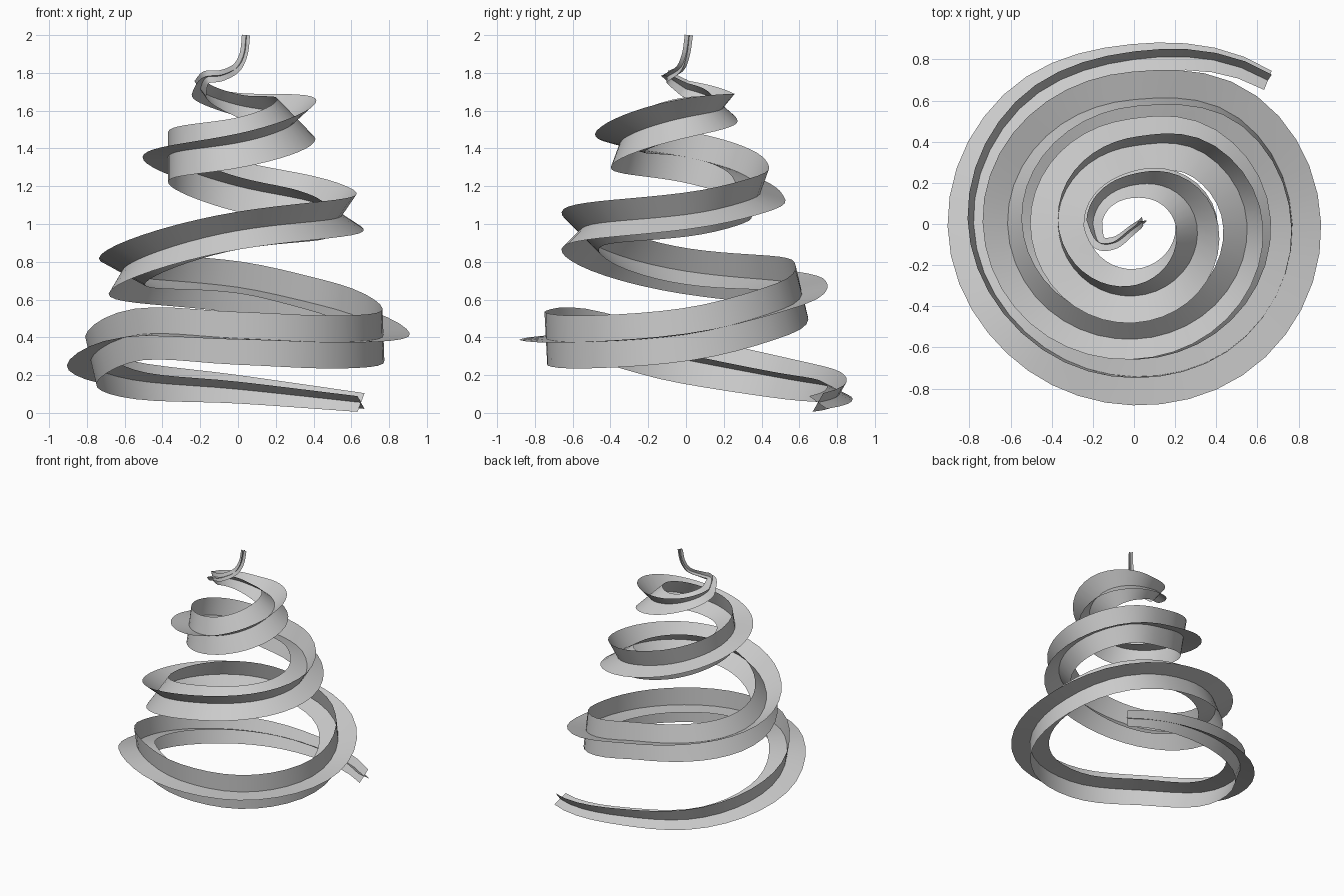
import bpy
import math
from mathutils import Vector

if "Cube" in bpy.data.objects:
    bpy.data.objects.remove(bpy.data.objects["Cube"])

# Spiral stations: angle (deg, counter-clockwise), spiral radius, height, blade size, twist (deg)
SPIRAL = [
    (47, 0.955, 0.055, 0.060, -36), (90, 0.80, 0.125, 0.085, -28),
    (135, 0.79, 0.175, 0.11, -20), (180, 0.78, 0.28, 0.130, -13),
    (225, 0.745, 0.415, 0.138, -7), (270, 0.742, 0.395, 0.140, -3),
    (315, 0.77, 0.375, 0.14, -1), (360, 0.77, 0.415, 0.140, 2),
    (405, 0.725, 0.55, 0.14, 7), (450, 0.605, 0.665, 0.140, 13),
    (540, 0.615, 0.75, 0.140, 30), (630, 0.56, 0.965, 0.140, 45),
    (720, 0.55, 1.05, 0.140, 56), (765, 0.485, 1.13, 0.14, 63),
    (810, 0.38, 1.20, 0.140, 70), (900, 0.37, 1.355, 0.135, 90),
    (990, 0.35, 1.43, 0.140, 110), (1080, 0.305, 1.565, 0.145, 133),
    (1170, 0.19, 1.63, 0.085, 138), (1260, 0.20, 1.715, 0.055, 145),
]
# Tail at the top: x, y, z, blade size, twist
TAIL = [
    (-0.17, -0.09, 1.775, 0.036, 150), (-0.09, -0.09, 1.785, 0.03, 155),
    (-0.01, -0.03, 1.825, 0.025, 160), (0.03, 0.00, 1.90, 0.022, 165),
    (0.042, 0.015, 2.00, 0.022, 170),
]


def smooth_path(rows, steps_per_row):
    """Catmull-Rom interpolation of every column, allowing uneven first-column spacing."""
    out = []
    key = lambda r: r[0]
    for i in range(len(rows) - 1):
        b, c = rows[i], rows[i + 1]
        a, d = rows[max(0, i - 1)], rows[min(len(rows) - 1, i + 2)]
        steps = steps_per_row(b, c)
        uneven = steps_per_row is spiral_steps
        span = key(c) - key(b)
        for s in range(steps):
            t = s / steps
            row = []
            for k in range(len(b)):
                if uneven:
                    m0 = (c[k] - a[k]) * span / (key(c) - key(a))
                    m1 = (d[k] - b[k]) * span / (key(d) - key(b))
                else:
                    m0, m1 = (c[k] - a[k]) / 2, (d[k] - b[k]) / 2
                row.append(b[k] * (2 * t**3 - 3 * t * t + 1) + m0 * (t**3 - 2 * t * t + t)
                           + c[k] * (3 * t * t - 2 * t**3) + m1 * (t**3 - t * t))
            out.append(tuple(row))
    out.append(tuple(rows[-1]))
    return out


def spiral_steps(b, c):
    return max(2, round((c[0] - b[0]) / 9))


def tail_steps(b, c):
    return 5


# Full path: spiral part followed by the tail
path = []
for a, r, z, size, twist in smooth_path(SPIRAL, spiral_steps):
    a = math.radians(a)
    path.append((r * math.cos(a), r * math.sin(a), z, size, twist))
spiral_count = len(path)
path += smooth_path([path[-1]] + TAIL, tail_steps)[1:]

# Frames across the path
points = [Vector(p[:3]) for p in path]
frames = []
outward = None
for i, p in enumerate(points):
    tangent = (points[min(i + 1, len(points) - 1)] - points[max(i - 1, 0)]).normalized()
    if i < spiral_count:
        outward = Vector((p.x, p.y, 0))
    outward = (outward - tangent * outward.dot(tangent)).normalized()
    frames.append((outward.copy(), outward.cross(tangent)))


def make_blade(name, offset):
    """Flat ribbon running through the path centre, tip to tip."""
    verts, faces = [], []
    for p, (o, u), row in zip(points, frames, path):
        a = math.radians(row[4] + offset)
        d = (o * math.cos(a) + u * math.sin(a)) * row[3]
        verts += [p - d, p, p + d]
    for i in range(len(points) - 1):
        for k in (0, 1):
            j = 3 * i + k
            faces.append((j, j + 1, j + 4, j + 3))
    mesh = bpy.data.meshes.new(name)
    mesh.from_pydata([tuple(v) for v in verts], [], faces)
    mesh.shade_smooth()
    bpy.context.collection.objects.link(bpy.data.objects.new(name, mesh))


# Two crossing ribbons form the twisted garland
make_blade("flat_ribbon", 0)
make_blade("upright_ribbon", 90)
